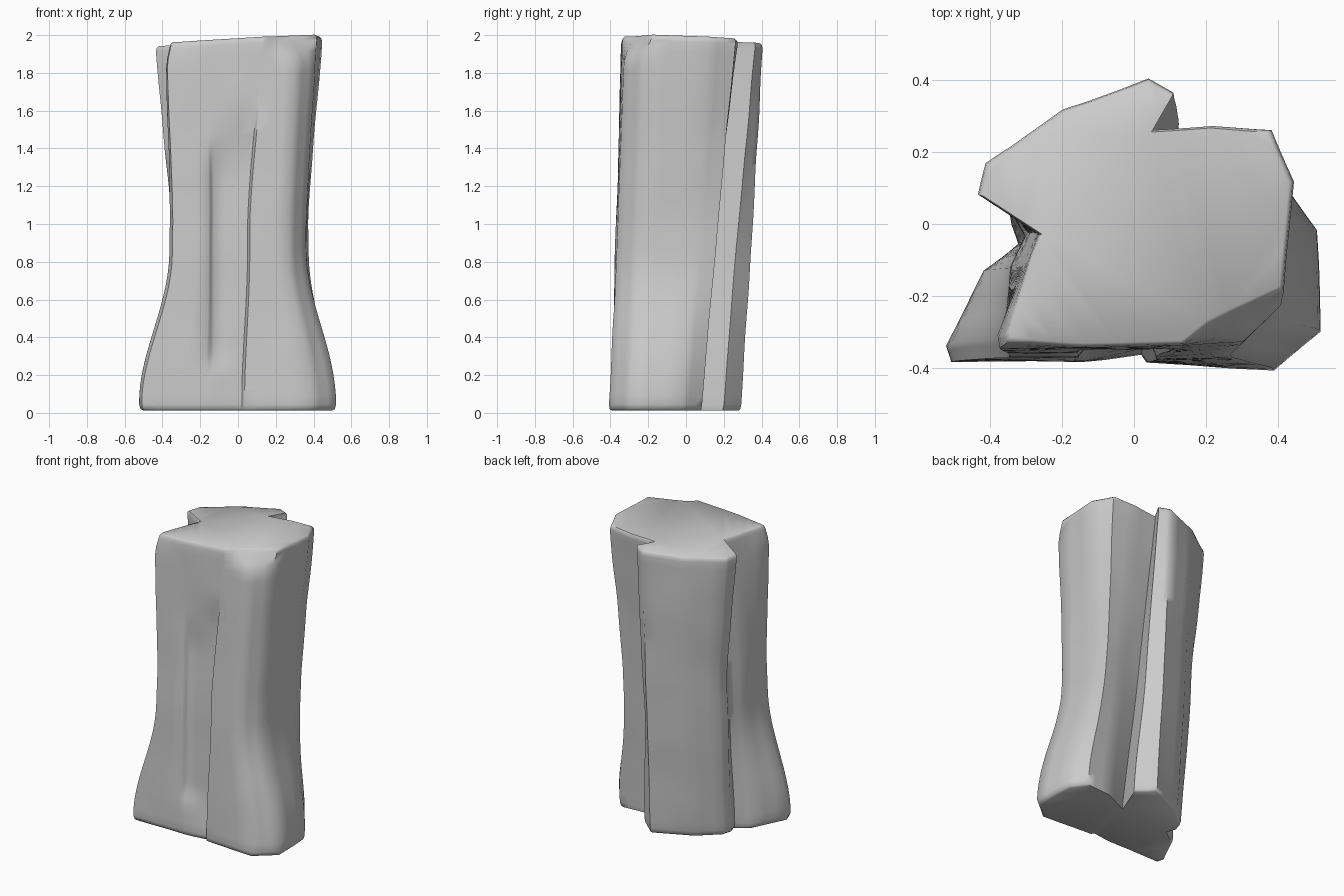
import bpy, bmesh
from mathutils import Vector, noise

if "Cube" in bpy.data.objects:
    bpy.data.objects.remove(bpy.data.objects["Cube"])

# Outline corners, counter-clockwise from front left: (x, y) at foot, waist, top
OUTLINE = [
    ((-.51, -.385), (-.345, -.367), (-.375, -.34)),
    ((-.17, -.382), (-.155, -.367), (-.17, -.34)),
    ((-.13, -.38), (-.13, -.367), (-.135, -.34)),
    ((.02, -.38), (.05, -.37), (.125, -.335)),
    ((.035, -.388), (.062, -.372), (.14, -.335)),
    ((.39, -.408), (.27, -.365), (.31, -.325)),
    ((.52, -.30), (.363, -.255), (.415, -.225)),
    ((.51, -.02), (.37, .05), (.445, .12)),
    ((.43, .085), (.35, .16), (.385, .268)),
    ((.27, .075), (.24, .15), (.22, .28)),
    ((.08, -.01), (.06, .11), (.05, .268)),
    ((.165, .20), (.125, .27), (.11, .372)),
    ((.06, .29), (.05, .346), (.04, .408)),
    ((-.19, .18), (-.18, .27), (-.20, .32)),
    ((-.32, .06), (-.34, .13), (-.415, .17)),
    ((-.34, .0), (-.358, .07), (-.435, .08)),
    ((-.32, -.06), (-.30, -.03), (-.265, -.03)),
    ((-.42, -.13), (-.345, -.12), (-.295, -.10)),
    ((-.525, -.34), (-.36, -.31), (-.38, -.31)),
]
# Corners pulled inwards to bevel the front of the top rim
RIM = {0: (.02, .01), 18: (.02, 0), 5: (-.10, .045), 6: (.005, .045)}
Z0, Z1, Z2 = 0.05, 0.9, 2.0
ROWS, SPLIT = 36, 3


def ramp(a, b, v):
    t = max(0, min(1, (v - a) / (b - a)))
    return t * t * (3 - 2 * t)


def corner(i, z):
    """Corner at height z: x flares softly at both ends, y follows a parabola."""
    foot, waist, top = OUTLINE[i]
    x = waist[0] + (foot[0] - waist[0]) * (1 - ramp(.05, .85, z)) \
        + (top[0] - waist[0]) * (.5 * ramp(1, 2, z) + .5 * max(0, z - 1))
    w = ((z - Z1) * (z - Z2) / ((Z0 - Z1) * (Z0 - Z2)),
         (z - Z0) * (z - Z2) / ((Z1 - Z0) * (Z1 - Z2)),
         (z - Z0) * (z - Z1) / ((Z2 - Z0) * (Z2 - Z1)))
    p = Vector((x, foot[1] * w[0] + waist[1] * w[1] + top[1] * w[2]))
    # Recessed front channel
    if i == 2:
        p.y += .03 * (1 - ramp(1.25, 1.5, z)) * ramp(.2, .33, z)
    if i == 3:
        p.y += .032 * (1 - ramp(1.42, 1.68, z)) * (.4 + .6 * ramp(.0, .3, z))
    if i in RIM:
        p += Vector(RIM[i]) * ramp(1.84, 1.97, z)
    return p


def ring(bm, z, inset, tilt):
    verts = []
    n = len(OUTLINE)
    for i in range(n):
        a, b = corner(i, z), corner((i + 1) % n, z)
        for s in range(SPLIT):
            p = a.lerp(b, s / SPLIT)
            # Gentle irregular surface
            d = .006 * noise.noise(Vector((p.x * 5, p.y * 5, z * 3)))
            q = p * (inset + d / max(p.length, .15))
            dz = tilt * (.06 * p.x - .04 * p.y)
            verts.append(bm.verts.new((q.x, q.y, z + dz)))
    return verts


# Stone pillar: stacked outlines with softened rims
bm = bmesh.new()
levels = [(.012, .955, 0), (.02, .985, 0), (.045, 1, 0)]
for r in range(1, ROWS):
    t = r / ROWS
    levels.append((.045 + 1.895 * t, 1, t ** 4))
levels += [(1.94, 1, 1), (1.96, .99, 1), (1.97, .965, 1)]
rings = [ring(bm, *lv) for lv in levels]
for lo, hi in zip(rings, rings[1:]):
    for k in range(len(lo)):
        m = (k + 1) % len(lo)
        bm.faces.new((lo[k], lo[m], hi[m], hi[k]))
caps = [bm.faces.new(rings[-1]), bm.faces.new(rings[0][::-1])]
bmesh.ops.triangulate(bm, faces=caps)
bmesh.ops.recalc_face_normals(bm, faces=bm.faces)

mesh = bpy.data.meshes.new("stone_pillar")
bm.to_mesh(mesh)
bm.free()
pillar = bpy.data.objects.new("stone_pillar", mesh)
bpy.context.collection.objects.link(pillar)
bpy.context.view_layer.objects.active = pillar
pillar.select_set(True)
bpy.ops.object.shade_smooth_by_angle(angle=1.0)
